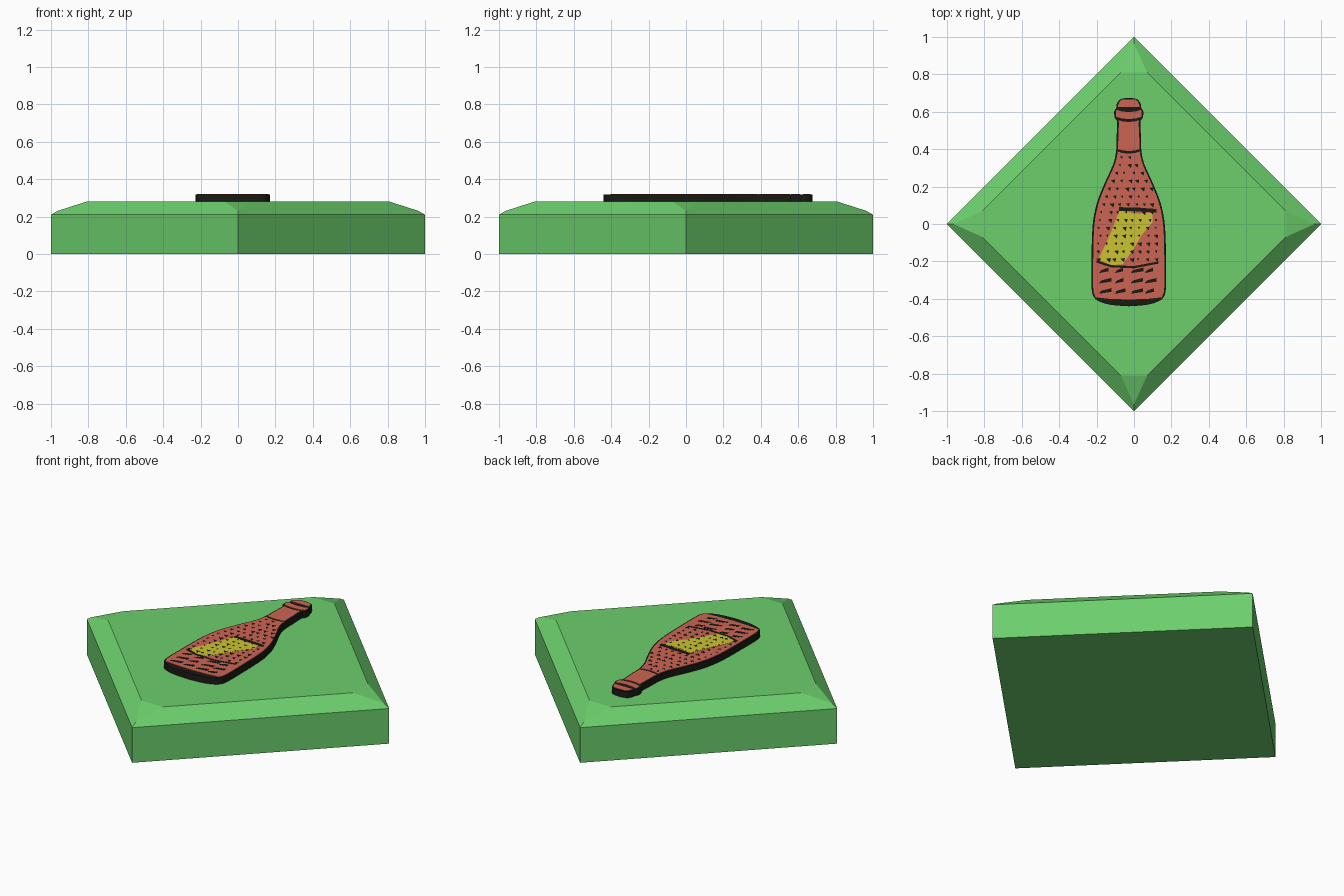
import bpy, bmesh, math, random

if "Cube" in bpy.data.objects:
    bpy.data.objects.remove(bpy.data.objects["Cube"])

random.seed(4)
CX = -0.028          # bottle centre line
Z0, Z1 = 0.28, 0.318  # bottle slab bottom and top


def mat(name, rgb):
    m = bpy.data.materials.new(name)
    m.diffuse_color = (*rgb, 1)
    m.use_nodes = True
    m.node_tree.nodes["Principled BSDF"].inputs["Base Color"].default_value = m.diffuse_color
    return m


GREEN = mat("green", (0.15, 0.62, 0.15))
RED = mat("red", (0.60, 0.13, 0.09))
BLACK = mat("black", (0.01, 0.01, 0.007))
YELLOW = mat("yellow", (0.60, 0.55, 0.03))


def finish(bm, name, material):
    bmesh.ops.recalc_face_normals(bm, faces=bm.faces)
    me = bpy.data.meshes.new(name)
    bm.to_mesh(me)
    bm.free()
    ob = bpy.data.objects.new(name, me)
    bpy.context.collection.objects.link(ob)
    me.materials.append(material)
    return ob


def slabs(name, outlines, z0, z1, material):
    """Closed prisms from 2D outlines."""
    bm = bmesh.new()
    for pts in outlines:
        lo = [bm.verts.new((x, y, z0)) for x, y in pts]
        hi = [bm.verts.new((x, y, z1)) for x, y in pts]
        bm.faces.new(lo[::-1])
        bm.faces.new(hi)
        for i in range(len(pts)):
            j = (i + 1) % len(pts)
            bm.faces.new((lo[i], lo[j], hi[j], hi[i]))
    return finish(bm, name, material)


# Tile: square prism, sloped border, small clipped corner facets
bm = bmesh.new()


def ring(r, z):
    return [bm.verts.new((r * c, r * s, z)) for c, s in ((1, 0), (0, 1), (-1, 0), (0, -1))]


low, rim, ridge = ring(1, 0), ring(1, 0.21), ring(0.965, 0.2304)
top = []
for c, s in ((1, 0), (0, 1), (-1, 0), (0, -1)):
    for t in (-0.07, 0.07):
        top.append(bm.verts.new((0.81 * c - t * s, 0.81 * s + t * c, 0.28)))
bm.faces.new(low[::-1])
bm.faces.new(top)
for i in range(4):
    j = (i + 1) % 4
    bm.faces.new((low[i], low[j], rim[j], rim[i]))
    bm.faces.new((rim[i], rim[j], ridge[j], top[2 * j], top[2 * i + 1], ridge[i]))
    bm.faces.new((ridge[i], top[2 * i + 1], top[2 * i]))
finish(bm, "tile_base", GREEN)

# Bottle half-profile: (half width, y), top to bottom
PROFILE = [(0, 0.675), (0.045, 0.667), (0.065, 0.64), (0.067, 0.62), (0.078, 0.60), (0.074, 0.565),
           (0.062, 0.548), (0.065, 0.47), (0.067, 0.395), (0.083, 0.32), (0.128, 0.22), (0.168, 0.12),
           (0.190, 0.02), (0.197, -0.08), (0.199, -0.2), (0.199, -0.34), (0.186, -0.392),
           (0.15, -0.417), (0.09, -0.433), (0, -0.44)]


def spline(p, n=3):
    out = []
    for i in range(len(p) - 1):
        a, b, c, d = p[max(i - 1, 0)], p[i], p[i + 1], p[min(i + 2, len(p) - 1)]
        for k in range(n):
            t = k / n
            out.append(tuple(0.5 * (2 * b[q] + (c[q] - a[q]) * t
                                    + (2 * a[q] - 5 * b[q] + 4 * c[q] - d[q]) * t * t
                                    + (3 * b[q] - a[q] - 3 * c[q] + d[q]) * t ** 3) for q in (0, 1)))
    return out + [p[-1]]


def mirrored(half):
    inner = [p for p in half if p[0] > 1e-4]
    ends = [p for p in half if p[0] <= 1e-4]
    right = [(CX + w, y) for w, y in inner]
    left = [(CX - w, y) for w, y in inner[::-1]]
    tip = [(CX, ends[0][1])] if ends else []
    foot = [(CX, ends[-1][1])] if len(ends) > 1 else []
    return tip + right + foot + left


HALF = spline(PROFILE)


def width(y):
    for (w0, y0), (w1, y1) in zip(HALF, HALF[1:]):
        if y0 >= y >= y1:
            return w0 + (w1 - w0) * (y0 - y) / max(y0 - y1, 1e-6)
    return 0


slabs("bottle_outline", [mirrored(HALF)], Z0, Z1, BLACK)


def panel(y_top, y_bot, sag, steps=12, inset=0.009):
    """Inset band of the bottle with curved upper and lower ends."""
    ys = [y_top + (y_bot - y_top) * k / steps for k in range(steps + 1)]
    half = [(max(width(y) - inset, 0.012), y) for y in ys]
    if sag:
        w0, w1 = half[0][0], half[-1][0]
        half = [(0, y_top - sag), (w0 * 0.6, y_top - sag * 0.65)] + half + \
               [(w1 * 0.6, y_bot - sag * 0.65), (0, y_bot - sag)]
    return mirrored(half)


# Red glass: cap, lip ring, neck, body
slabs("bottle_glass", [panel(0.666, 0.626, 0), panel(0.610, 0.573, 0.012), panel(0.555, 0.400, 0.010),
                       panel(0.388, -0.392, 0.012, 30)], Z1 - 0.004, 0.3205, RED)

# Slanted label and its dark edges
slabs("label", [[(-0.075, 0.078), (0.0, 0.055), (0.10, 0.06), (0.10, 0.01), (0.04, -0.06), (0.0, -0.13),
                 (-0.06, -0.215), (-0.12, -0.22), (-0.19, -0.19), (-0.13, -0.06)]], Z1, 0.3215, YELLOW)


def stroke(pts, w):
    return pts + [(x, y - w) for x, y in pts[::-1]]


slabs("label_edges", [stroke([(-0.08, 0.09), (0.02, 0.088), (0.12, 0.08)], 0.02),
                      stroke([(-0.2, -0.195), (-0.12, -0.22), (0.0, -0.225), (0.13, -0.2)], 0.012)],
      Z1, 0.322, BLACK)

# Ink hatching: small wedges over the glass, heavier dashes near the foot
flecks = []
y = 0.36
while y > -0.2:
    x = -width(y) + 0.03
    while x < width(y) - 0.035:
        s = random.uniform(0.012, 0.025)
        px, py = CX + x + random.uniform(-0.006, 0.006), y
        flecks.append([(px, py), (px + s, py + 0.004), (px + s * 0.8, py - s * 0.8)])
        x += 0.043
    y -= 0.042
for y in (-0.255, -0.31, -0.365):
    for x in (-0.16, -0.075, 0.01, 0.085):
        l = random.uniform(0.045, 0.07)
        x0 = CX + x
        flecks.append([(x0, y - 0.008), (x0 + l, y + 0.002), (x0 + l, y + 0.022), (x0 + 0.012, y + 0.008)])
slabs("ink_hatching", flecks, Z1, 0.322, BLACK)
